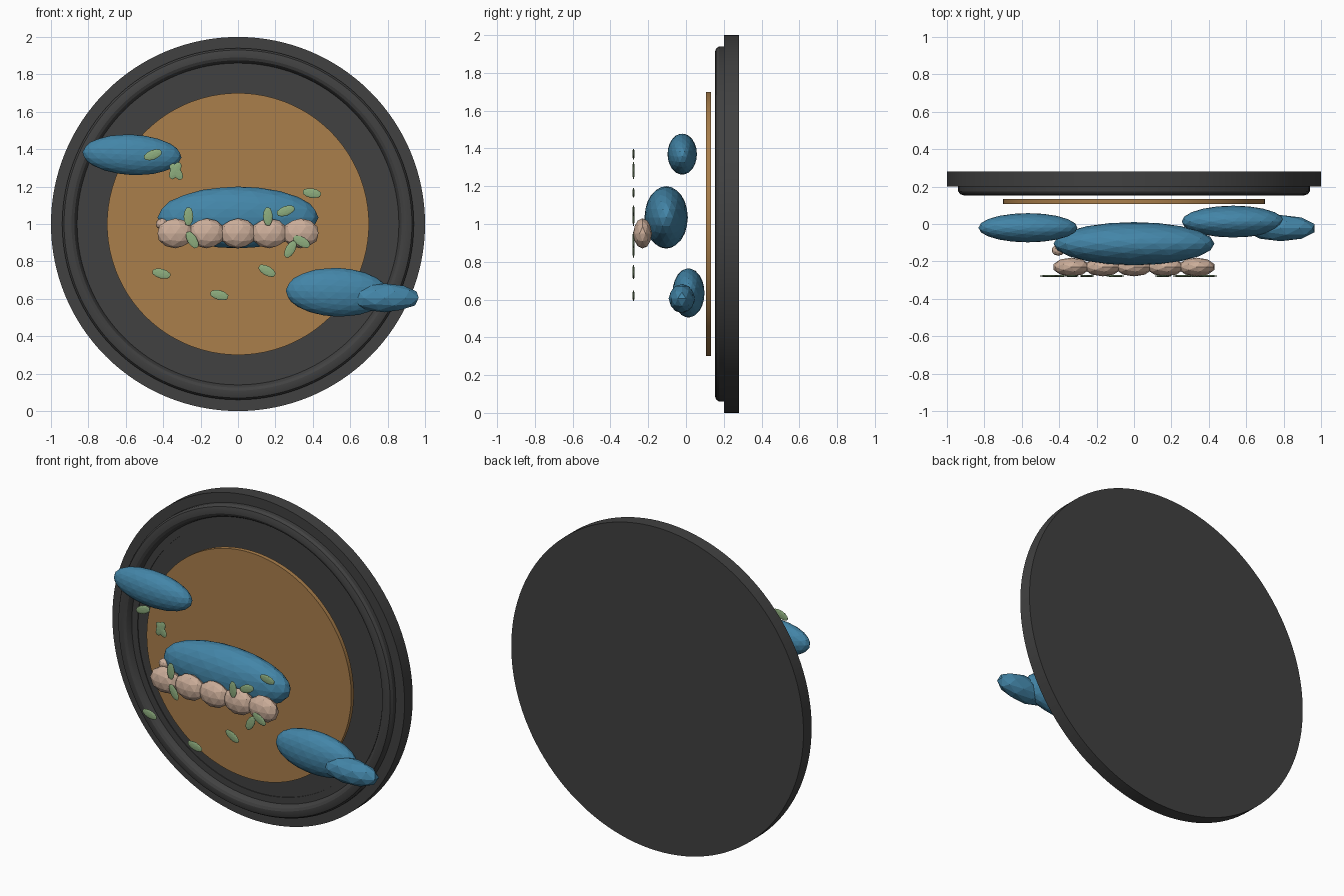
import bpy, bmesh, math
from mathutils import Matrix, Vector

cube = bpy.data.objects.get("Cube")
if cube:
    bpy.data.objects.remove(cube, do_unlink=True)


def material(name, rgb):
    m = bpy.data.materials.new(name)
    m.use_nodes = True
    m.diffuse_color = (*rgb, 1)
    bsdf = m.node_tree.nodes["Principled BSDF"]
    bsdf.inputs["Base Color"].default_value = (*rgb, 1)
    bsdf.inputs["Roughness"].default_value = 0.7
    return m


CHARCOAL = material("charcoal", (0.053, 0.053, 0.053))
TAN = material("golden brown", (0.40, 0.21, 0.07))
BLUE = material("blue", (0.056, 0.235, 0.39))
BEIGE = material("pale beige", (0.60, 0.42, 0.32))
GREEN = material("leaf green", (0.27, 0.42, 0.21))


def finish(name, bm, mat):
    bmesh.ops.recalc_face_normals(bm, faces=bm.faces)
    me = bpy.data.meshes.new(name)
    bm.to_mesh(me)
    bm.free()
    me.materials.append(mat)
    ob = bpy.data.objects.new(name, me)
    bpy.context.collection.objects.link(ob)
    return ob


def lathe(name, profile, mat, steps=128):
    """Spin (radius, y) points about the y axis through the plate centre."""
    bm = bmesh.new()
    vs = [bm.verts.new((r, y, 1)) for r, y in profile]
    es = [bm.edges.new(pair) for pair in zip(vs, vs[1:])]
    bmesh.ops.spin(bm, geom=vs + es, cent=(0, 0, 1), axis=(0, 1, 0),
                   angle=math.tau, steps=steps, use_duplicate=False)
    bmesh.ops.remove_doubles(bm, verts=bm.verts, dist=0.0001)
    ob = finish(name, bm, mat)
    bpy.ops.object.select_all(action='DESELECT')
    ob.select_set(True)
    bpy.context.view_layer.objects.active = ob
    bpy.ops.object.shade_smooth_by_angle(angle=math.radians(20))


def blob(name, centre, radii, mat, detail=3, tilt=0):
    """Faceted ellipsoid, tilted in the front plane."""
    bm = bmesh.new()
    place = (Matrix.Translation(Vector(centre))
             @ Matrix.Rotation(-math.radians(tilt), 4, 'Y')
             @ Matrix.Diagonal((*radii, 1)))
    bmesh.ops.create_icosphere(bm, subdivisions=detail, radius=1, matrix=place)
    finish(name, bm, mat)


# Plate with a raised, rounded rim and a shallow well
lathe("plate", [(0, 0.28), (1, 0.28), (1, 0.2), (0.94, 0.2), (0.94, 0.175),
                (0.93, 0.16), (0.91, 0.153), (0.89, 0.153), (0.875, 0.16),
                (0.865, 0.175), (0.86, 0.19), (0.82, 0.19), (0.82, 0.195),
                (0, 0.195)], CHARCOAL)

# Thin round base layer in front of the plate
lathe("sauce_disc", [(0, 0.133), (0.7, 0.133), (0.7, 0.107), (0, 0.107)], TAN)

# Large pieces
blob("centre_piece", (0, -0.105, 1.035), (0.43, 0.115, 0.165), BLUE)
blob("upper_piece", (-0.567, -0.02, 1.37), (0.265, 0.078, 0.108), BLUE, tilt=-3)
blob("lower_piece", (0.53, 0.013, 0.635), (0.275, 0.085, 0.13), BLUE, tilt=-2)
blob("lower_piece_tip", (0.785, -0.022, 0.605), (0.19, 0.07, 0.077), BLUE, 2)

# Row of pale lumps
for i in range(5):
    blob(f"lump_{i + 1}", (-0.335 + i * 0.1675, -0.23, 0.95),
         (0.1, 0.05, 0.08), BEIGE, 2)
blob("small_lump", (-0.405, -0.14, 1.0), (0.035, 0.03, 0.03), BEIGE, 2)

# Scattered flat leaves: x, z, tilt in degrees
leaves = [(-0.455, 1.37, 20), (-0.33, 1.28, -55), (-0.335, 1.285, 60),
          (-0.265, 1.04, 88), (-0.245, 0.915, -60), (-0.41, 0.735, -15),
          (-0.1, 0.62, -15), (0.155, 0.75, -30), (0.16, 1.04, 90),
          (0.255, 1.07, 20), (0.395, 1.165, -10), (0.34, 0.905, -30),
          (0.28, 0.865, 60)]
for i, (x, z, tilt) in enumerate(leaves):
    blob(f"leaf_{i + 1}", (x, -0.278, z), (0.052, 0.006, 0.026), GREEN, 2, tilt)
